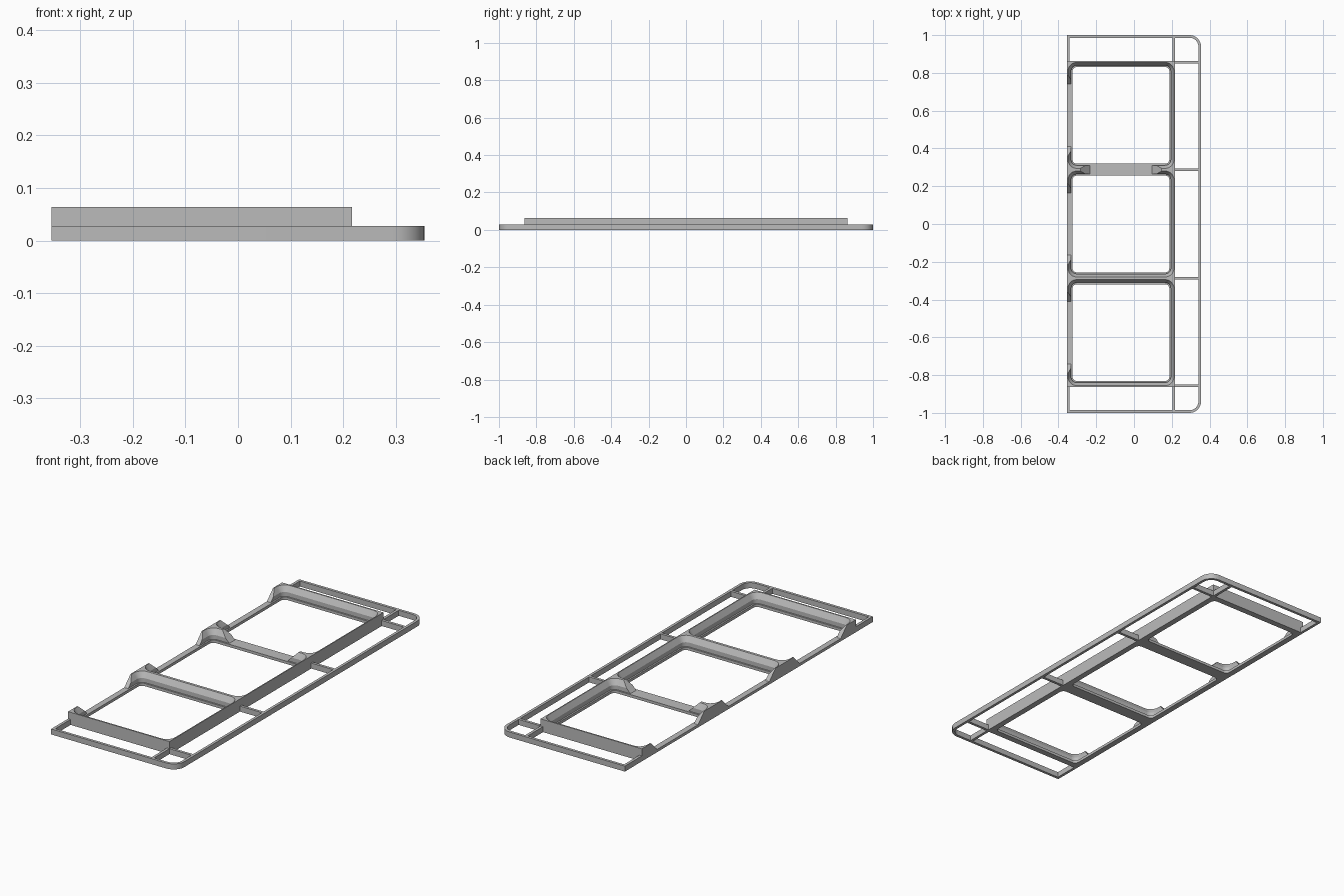
import bpy, bmesh, math

if "Cube" in bpy.data.objects:
    bpy.data.objects.remove(bpy.data.objects["Cube"])

grey = bpy.data.materials.new("plain grey")
grey.diffuse_color = (0.5, 0.5, 0.5, 1)
grey.use_nodes = True
grey.node_tree.nodes["Principled BSDF"].inputs["Base Color"].default_value = grey.diffuse_color

CX, PITCH = -0.069, 0.575      # cell centre line and spacing
FRAME_H, TOP, LEDGE = 0.028, 0.064, 0.014
BAR = 0.014


def rounded(x0, x1, y0, y1, radii, n=6):
    """Counter-clockwise rectangle; radii start at the lower left corner."""
    corners = [(x0, y0, 1, 1), (x1, y0, -1, 1), (x1, y1, -1, -1), (x0, y1, 1, -1)]
    pts = []
    for i, ((x, y, sx, sy), r) in enumerate(zip(corners, radii)):
        if r <= 0:
            pts.append((x, y))
            continue
        for k in range(n + 1):
            a = math.pi + (i + k / n) * math.pi / 2
            pts.append((x + sx * r + r * math.cos(a), y + sy * r + r * math.sin(a)))
    return pts


def loft(name, rings, closed=False):
    """Join rings of equal length; cap the ends, or close into a loop."""
    bm = bmesh.new()
    vs = [[bm.verts.new(p) for p in ring] for ring in rings]
    n, m = len(rings[0]), len(rings)
    for i in range(m if closed else m - 1):
        a, b = vs[i], vs[(i + 1) % m]
        for k in range(n):
            bm.faces.new((a[k], a[(k + 1) % n], b[(k + 1) % n], b[k]))
    if not closed:
        bm.faces.new(vs[0][::-1])
        bm.faces.new(vs[-1])
    bmesh.ops.recalc_face_normals(bm, faces=bm.faces)
    me = bpy.data.meshes.new(name)
    bm.to_mesh(me)
    bm.free()
    me.materials.append(grey)
    ob = bpy.data.objects.new(name, me)
    bpy.context.collection.objects.link(ob)
    return ob


def box(name, x0, x1, y0, y1, z0, z1):
    pts = rounded(x0, x1, y0, y1, (0, 0, 0, 0))
    return loft(name, [[(x, y, z) for x, y in pts] for z in (z0, z1)])


def smooth(ob):
    bpy.ops.object.select_all(action='DESELECT')
    ob.select_set(True)
    bpy.context.view_layer.objects.active = ob
    bpy.ops.object.shade_smooth_by_angle(angle=math.radians(25))


# Tray block with three funnel-shaped cells
tray = box("tray", -0.355, 0.217, -0.863, 0.863, 0, TOP)
cutters = []
for i in (-1, 0, 1):
    cy = i * PITCH
    rings = []
    for z, half, r in ((-0.02, 0.256, 0.022), (LEDGE, 0.256, 0.022),
                       (LEDGE, 0.264, 0.03), (0.036, 0.264, 0.03),
                       (TOP + 0.0056, 0.284, 0.05)):
        pts = rounded(CX - half, CX + half, cy - half, cy + half, [r] * 4)
        rings.append([(x, y, z) for x, y in pts])
    cutters.append(loft("cell_cutter", rings))

# Sloped notches: left side of every cell, and one divider
notch = [(-0.165, LEDGE), (0.165, LEDGE), (0.225, TOP + 0.01), (-0.225, TOP + 0.01)]
for i in (-1, 0, 1):
    cutters.append(loft("side_notch_cutter",
                        [[(x, i * PITCH + u, z) for u, z in notch] for x in (-0.4, -0.25)]))
cutters.append(loft("divider_notch_cutter",
                    [[(CX + u, y, z) for u, z in notch] for y in (0.235, 0.34)]))

for c in cutters:
    mod = tray.modifiers.new("cut", 'BOOLEAN')
    mod.operation, mod.solver, mod.object = 'DIFFERENCE', 'EXACT', c
bpy.context.view_layer.update()
cut_mesh = bpy.data.meshes.new_from_object(
    tray.evaluated_get(bpy.context.evaluated_depsgraph_get()))
tray.modifiers.clear()
tray.data = cut_mesh
for c in cutters:
    bpy.data.objects.remove(c)
smooth(tray)

# Outer rail: one long side and both ends, rounded at the right corners
outer = rounded(-0.355, 0.355, -1, 1, (0, 0.06, 0.06, 0))
inner = rounded(-0.355, 0.355 - BAR, -1 + BAR, 1 - BAR, (0, 0.046, 0.046, 0))
sections = [[(*o, 0), (*i, 0), (*i, FRAME_H), (*o, FRAME_H)] for o, i in zip(outer, inner)]
smooth(loft("outer_rail", sections))

# Short end posts and extensions of the tray's long wall
for s in (-1, 1):
    y0, y1 = sorted((s * 0.863, s * (1 - BAR)))
    box("end_post", -0.355, -0.355 + BAR, y0, y1, 0, FRAME_H)
    box("wall_extension", 0.203, 0.217, y0, y1, 0, FRAME_H)

# Cross bars from the tray to the outer rail
for y in (-0.856, -0.2875, 0.2875, 0.856):
    box("cross_bar", 0.217, 0.355 - BAR, y - BAR / 2, y + BAR / 2, 0, FRAME_H)
